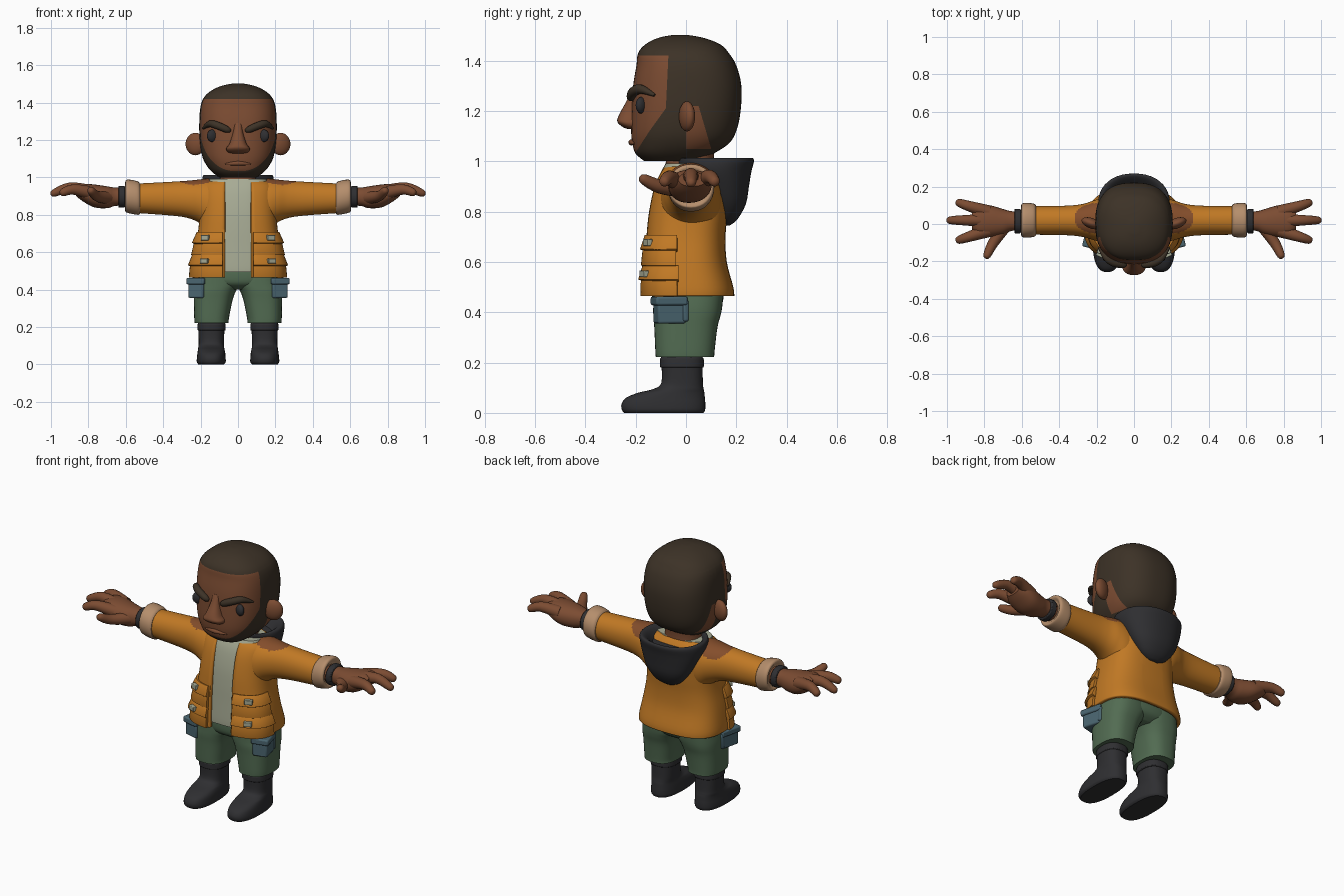
import bpy, bmesh, math
from mathutils import Vector, Matrix

cube = bpy.data.objects.get("Cube")
if cube:
    bpy.data.objects.remove(cube)


def material(name, *rgb):
    m = bpy.data.materials.new(name)
    m.use_nodes = True
    m.diffuse_color = (*rgb, 1)
    m.node_tree.nodes["Principled BSDF"].inputs["Base Color"].default_value = (*rgb, 1)
    return m


skin = material("skin brown", .2, .072, .032)
hair = material("hair brown", .046, .032, .02)
orange = material("jacket orange", .53, .19, .018)
leather = material("shoulder brown", .23, .075, .024)
dark = material("dark grey", .028, .028, .031)
cloth = material("shirt grey", .39, .41, .3)
green = material("trouser green", .085, .15, .085)
teal = material("pouch teal", .068, .13, .16)
tan = material("cuff tan", .46, .27, .15)


def finish(bm, name, mats, mirror=False, thick=0, bevel=0, angle=40):
    """Turn a bmesh into a shaded object with its modifiers."""
    bmesh.ops.recalc_face_normals(bm, faces=bm.faces)
    me = bpy.data.meshes.new(name)
    bm.to_mesh(me)
    bm.free()
    for m in mats:
        me.materials.append(m)
    me.shade_smooth()
    me.set_sharp_from_angle(angle=math.radians(angle))
    ob = bpy.data.objects.new(name, me)
    bpy.context.collection.objects.link(ob)
    if thick:
        mod = ob.modifiers.new("thickness", 'SOLIDIFY')
        mod.thickness, mod.offset = thick, -1
    if bevel:
        mod = ob.modifiers.new("soft edges", 'BEVEL')
        mod.width, mod.segments = bevel, 2
    if mirror:
        ob.modifiers.new("both sides", 'MIRROR')
    return ob


def skin_rings(rings, caps=True):
    bm = bmesh.new()
    loops = [[bm.verts.new(p) for p in ring] for ring in rings]
    n = len(loops[0])
    for a, b in zip(loops, loops[1:]):
        for i in range(n):
            j = (i + 1) % n
            bm.faces.new((a[i], a[j], b[j], b[i]))
    if caps:
        bm.faces.new(loops[0])
        bm.faces.new(loops[-1])
    return bm


def smooth_rows(rows, sub):
    """Catmull-Rom interpolation through rows of numbers."""
    out = []
    for i in range(len(rows) - 1):
        quad = zip(rows[max(i - 1, 0)], rows[i], rows[i + 1], rows[min(i + 2, len(rows) - 1)])
        quad = list(quad)
        for k in range(sub):
            t = k / sub
            out.append([b + t * (c - a) / 2 + t * t * (a - 2.5 * b + 2 * c - d / 2)
                        + t ** 3 * (1.5 * (b - c) + (d - a) / 2) for a, b, c, d in quad])
    return out + [rows[-1]]


def loft(rows, axis='Z', n=40, p=2.4, sub=4, caps=True):
    """Rows are (position, low, high, low, high) of rounded sections."""
    rings = []
    for t, a0, a1, b0, b1 in smooth_rows(rows, sub):
        ring = []
        for i in range(n):
            ang = math.tau * i / n
            c, s = math.cos(ang), math.sin(ang)
            u = (a0 + a1) / 2 + (a1 - a0) / 2 * math.copysign(abs(c) ** (2 / p), c)
            v = (b0 + b1) / 2 + (b1 - b0) / 2 * math.copysign(abs(s) ** (2 / p), s)
            ring.append((u, v, t) if axis == 'Z' else (t, u, v))
        rings.append(ring)
    return skin_rings(rings, caps)


def centred(rows):
    return [(z, -w, w, a, b) for z, w, a, b in rows]


def tube(rows, n=14):
    """Rows are (x, y, z, radius) along a path, with rounded ends."""
    rows = smooth_rows(rows, 4)
    pts = [Vector(r[:3]) for r in rows]
    rings = []
    for i, (p, r) in enumerate(zip(pts, rows)):
        q = (pts[min(i + 1, len(pts) - 1)] - pts[max(i - 1, 0)]).to_track_quat('Z', 'Y')
        rings.append([p + q @ Vector((math.cos(math.tau * k / n), math.sin(math.tau * k / n), 0)) * r[3]
                      for k in range(n)])
    return skin_rings(rings)


def cut(bm, point, normal, drop=False):
    bmesh.ops.bisect_plane(bm, geom=bm.verts[:] + bm.edges[:] + bm.faces[:], dist=1e-5,
                           plane_co=point, plane_no=normal, clear_outer=drop)


def ball(name, mat, loc, scale, tilt=0):
    bm = bmesh.new()
    m = Matrix.Translation(loc) @ Matrix.Rotation(tilt, 4, 'Z') @ Matrix.Diagonal((*scale, 1))
    bmesh.ops.create_uvsphere(bm, u_segments=24, v_segments=14, radius=1, matrix=m)
    finish(bm, name, [mat], mirror=True)


def box(name, mat, loc, size, turn=0, bevel=.008):
    bm = bmesh.new()
    m = Matrix.Translation(loc) @ Matrix.Rotation(math.radians(turn), 4, 'Z') @ Matrix.Diagonal((*size, 1))
    bmesh.ops.create_cube(bm, size=1, matrix=m)
    finish(bm, name, [mat], mirror=True, bevel=bevel, angle=30)


# Head, with the hairline and beard cut into it
head = loft(centred([
    (1, .1, -.165, .06), (1.03, .14, -.2, .11), (1.07, .172, -.213, .17), (1.12, .193, -.218, .2),
    (1.2, .205, -.216, .217), (1.3, .207, -.21, .22), (1.38, .2, -.197, .2), (1.43, .18, -.19, .17),
    (1.465, .14, -.16, .135), (1.49, .085, -.11, .07), (1.502, .025, -.05, .005)]), n=56, p=2.5)
HAIRLINE = [(-.2, 1.035), (-.145, 1.12), (-.08, 1.21), (-.07, 1.42)]
NAPE = [(.1, 1.05), (.05, 1.22)]
for line in (HAIRLINE, NAPE):
    for (y0, z0), (y1, z1) in zip(line, line[1:]):
        cut(head, (0, y0, z0), (0, z1 - z0, y0 - y1))
for z in (HAIRLINE[0][1], HAIRLINE[-1][1], NAPE[1][1]):
    cut(head, (0, 0, z), (0, 0, 1))
cut(head, (0, 0, 1), (0, 1, 0))


def edge_at(line, z):
    for (y0, z0), (y1, z1) in zip(line, line[1:]):
        if z0 <= z <= z1:
            return y0 + (y1 - y0) * (z - z0) / (z1 - z0)
    return -1


for f in head.faces:
    c = f.calc_center_median()
    bare = c.y < edge_at(HAIRLINE, c.z) or 0 < c.y < edge_at(NAPE, c.z)
    f.material_index = 0 if bare else 1
finish(head, "head", [skin, hair])
finish(loft(centred([(.92, .12, -.09, .12), (1, .1, -.08, .11), (1.1, .1, -.08, .12)])), "neck", [skin])

# Face
finish(loft(centred([(1.29, .022, -.213, -.17), (1.24, .027, -.236, -.17), (1.18, .046, -.268, -.17),
                     (1.155, .063, -.272, -.17), (1.135, .055, -.25, -.17), (1.128, .03, -.23, -.17)]),
            n=24), "nose", [skin])
finish(tube([(.04, -.215, 1.248, .008), (.06, -.218, 1.256, .018), (.11, -.207, 1.277, .02),
             (.15, -.178, 1.286, .018), (.187, -.125, 1.262, .006)]), "eyebrow", [hair], mirror=True)
ball("eye", dark, (.135, -.176, 1.222), (.034, .02, .034), -.5)
ball("ear", skin, (.228, .004, 1.178), (.055, .028, .06), .35)
finish(tube([(-.07, -.205, 1.07, .004), (0, -.217, 1.075, .012), (.07, -.205, 1.07, .004)]), "lips", [skin])

# Jacket, open at the front
JACKET = [(.465, .25, -.17, .192), (.5, .249, -.17, .188), (.6, .234, -.165, .162), (.7, .215, -.16, .157),
          (.8, .205, -.15, .165), (.9, .203, -.128, .165), (.96, .19, -.1, .135), (.99, .135, -.075, .11)]
OPEN = .07
jacket = loft(centred(JACKET), p=2.7, n=56, caps=False)
for x in (-OPEN, OPEN):
    cut(jacket, (x, 0, 0), (1, 0, 0))
gap = [f for f in jacket.faces
       if abs(f.calc_center_median().x) < OPEN and f.calc_center_median().y < 0]
bmesh.ops.delete(jacket, geom=gap, context='FACES')
finish(jacket, "jacket", [orange], thick=.022)
finish(loft(centred([(z + .03, w - .035, a + .018, b - .035) for z, w, a, b in JACKET[:-1]]), p=2.7),
       "shirt", [cloth])


# Jacket pockets wrap from the front to the side
def pocket(name, low, high, grow_low, grow_high, back):
    table = smooth_rows(JACKET, 8)
    rows = []
    for z, g in ((low, grow_low), (high, grow_high)):
        _, w, a, b = min(table, key=lambda r: abs(r[0] - z))
        rows.append((z, w + g, a - g, b))
    bm = loft(centred(rows), p=2.9, n=64, caps=False, sub=2)
    cut(bm, (OPEN + .012, 0, 0), (-1, 0, 0), True)
    cut(bm, (0, back, 0), (0, 1, 0), True)
    finish(bm, name, [orange], mirror=True, thick=.03, bevel=.004)


pocket("upper_pocket", .585, .67, .016, .012, -.04)
pocket("upper_pocket_flap", .65, .708, .023, .008, -.035)
pocket("lower_pocket", .465, .55, .014, .013, -.035)
pocket("lower_pocket_flap", .53, .585, .024, .01, -.03)
box("upper_buckle", cloth, (.175, -.152, .677), (.045, .022, .028), 25, .003)
box("lower_buckle", cloth, (.18, -.166, .553), (.045, .022, .026), 25, .003)

# Hood lying on the back
finish(loft(centred([(.745, .03, .14, .175), (.77, .08, .12, .205), (.83, .13, .08, .238), (.9, .165, .03, .25),
                     (.96, .188, -.03, .26), (1, .19, -.045, .27), (1.013, .178, -.045, .262),
                     (1, .155, -.035, .24), (.96, .13, -.01, .2)]), p=2.2, sub=3), "hood", [dark])

# Sleeves with shoulder patches
sleeve = loft([(.1, -.1, .14, .7, .985), (.16, -.1, .138, .715, .993), (.21, -.088, .128, .758, .988),
               (.27, -.07, .108, .783, .982), (.36, -.06, .098, .796, .976), (.55, -.057, .095, .81, .966)],
              axis='X', n=64, p=2.1, sub=10)
for f in sleeve.faces:
    c = f.calc_center_median()
    patch = ((c.x - .2) / .12) ** 2 + ((c.y - .03) / .082) ** 2 < 1 and c.z > .88
    f.material_index = 1 if patch else 0
finish(sleeve, "sleeve", [orange, leather], mirror=True)
finish(loft([(.525, -.062, .1, .803, .968), (.54, -.07, .11, .8, .98), (.59, -.072, .112, .81, .988),
             (.603, -.06, .1, .82, .975), (.59, -.04, .08, .84, .955)], axis='X', n=32, p=2.1),
       "cuff", [tan], mirror=True)

# Hands
finish(loft([(.55, -.04, .07, .845, .945), (.65, -.036, .068, .848, .945), (.7, -.058, .08, .835, .952),
             (.77, -.07, .1, .84, .962), (.83, -.062, .1, .872, .965), (.865, -.03, .08, .9, .955)],
            axis='X', n=28, p=2.2), "palm", [skin], mirror=True)
finish(loft([(.605, -.05, .08, .838, .955), (.64, -.05, .08, .838, .955)], axis='X', n=28, p=2.2),
       "wrist_strap", [dark], mirror=True, bevel=.005)
FINGERS = {"rear_finger": [(.78, .065, .92), (.88, .095, .938), (.94, .115, .918)],
           "middle_finger": [(.79, .018, .925), (.9, .02, .945), (.985, .02, .915)],
           "front_finger": [(.78, -.035, .915), (.88, -.067, .935), (.94, -.087, .918)],
           "thumb": [(.69, -.01, .89), (.755, -.105, .9), (.787, -.17, .93)]}
for name, (a, b, c) in FINGERS.items():
    tip = [c[i] + (c[i] - b[i]) * .2 for i in range(3)]
    finish(tube([(*a, .036), (*b, .028), (*c, .02), (*tip, .004)]), name, [skin], mirror=True)

# Trousers and thigh pouches
finish(loft(centred([(.4, .1, -.08, .1), (.43, .2, -.125, .14), (.48, .22, -.135, .15), (.54, .2, -.13, .13)])),
       "trouser_seat", [green])
finish(loft([(.222, .05, .232, -.12, .112), (.25, .048, .234, -.122, .114), (.34, .03, .236, -.126, .125),
             (.39, .012, .237, -.13, .138), (.43, -.01, .235, -.13, .145), (.5, -.01, .225, -.13, .15)], p=2.6),
       "trouser_leg", [green], mirror=True)
box("thigh_pouch", teal, (.212, -.065, .405), (.085, .115, .1), 14)
box("pouch_flap", teal, (.214, -.067, .445), (.1, .13, .035), 14)
box("pouch_strap", teal, (.218, -.006, .405), (.055, .025, .085), 14)

# Boots
finish(loft([(0, .075, .212, -.245, .07), (.012, .066, .22, -.255, .076), (.035, .066, .22, -.256, .077),
             (.06, .068, .217, -.238, .075), (.08, .072, .214, -.19, .073), (.095, .075, .212, -.13, .07),
             (.12, .075, .21, -.098, .067), (.2, .072, .213, -.098, .066)], p=2.5), "boot", [dark], mirror=True)
finish(loft([(.18, .066, .216, -.104, .071), (.215, .066, .216, -.104, .071), (.23, .075, .207, -.09, .06)],
            p=2.5, sub=1), "boot_top", [dark], mirror=True, bevel=.005)
